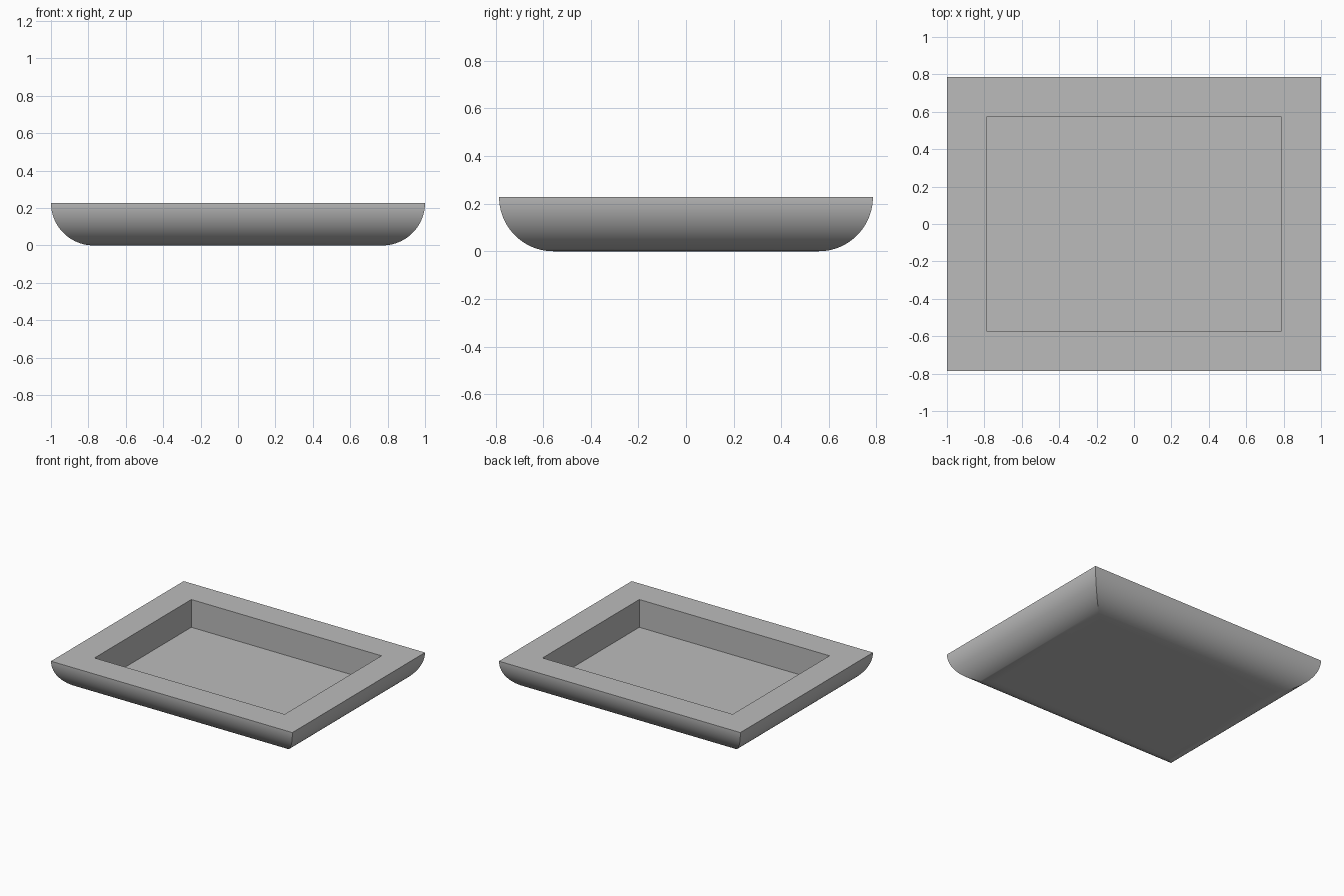
import bpy, bmesh, math

cube = bpy.data.objects.get("Cube")
if cube:
    bpy.data.objects.remove(cube, do_unlink=True)

HALF_X, HALF_Y = 1.0, 0.785     # outer rim
RADIUS = 0.228                  # rounded side, also the total height
RIM = 0.212                     # rim width
FLOOR = 0.02                    # height of the recess floor
STEPS = 32

grey = bpy.data.materials.new("plain grey")
grey.use_nodes = True
colour = (0.5, 0.5, 0.5, 1)
grey.diffuse_color = colour
grey.node_tree.nodes["Principled BSDF"].inputs["Base Color"].default_value = colour

# Section as (inset, height): underside, quarter-round side, rim, recess
angles = [math.pi / 2 * i / STEPS for i in range(STEPS + 1)]
section = [(RADIUS * (1 - math.sin(a)), RADIUS * (1 - math.cos(a))) for a in angles]
section += [(RIM, RADIUS), (RIM, FLOOR)]

bm = bmesh.new()


def ring(inset, z):
    x, y = HALF_X - inset, HALF_Y - inset
    return [bm.verts.new((sx * x, sy * y, z))
            for sx, sy in ((-1, -1), (1, -1), (1, 1), (-1, 1))]


# Sweep the section round the rectangle with mitred corners
rings = [ring(*point) for point in section]
for low, high in zip(rings, rings[1:]):
    for i in range(4):
        j = (i + 1) % 4
        bm.faces.new((low[i], low[j], high[j], high[i]))
bm.faces.new(rings[0][::-1])    # underside
bm.faces.new(rings[-1])         # recess floor
bmesh.ops.recalc_face_normals(bm, faces=bm.faces)

mesh = bpy.data.meshes.new("tray")
bm.to_mesh(mesh)
bm.free()
mesh.materials.append(grey)
tray = bpy.data.objects.new("tray", mesh)
bpy.context.collection.objects.link(tray)

# Smooth sides with crisp rim and recess edges
bpy.ops.object.select_all(action='DESELECT')
tray.select_set(True)
bpy.context.view_layer.objects.active = tray
bpy.ops.object.shade_smooth_by_angle(angle=math.radians(20))
